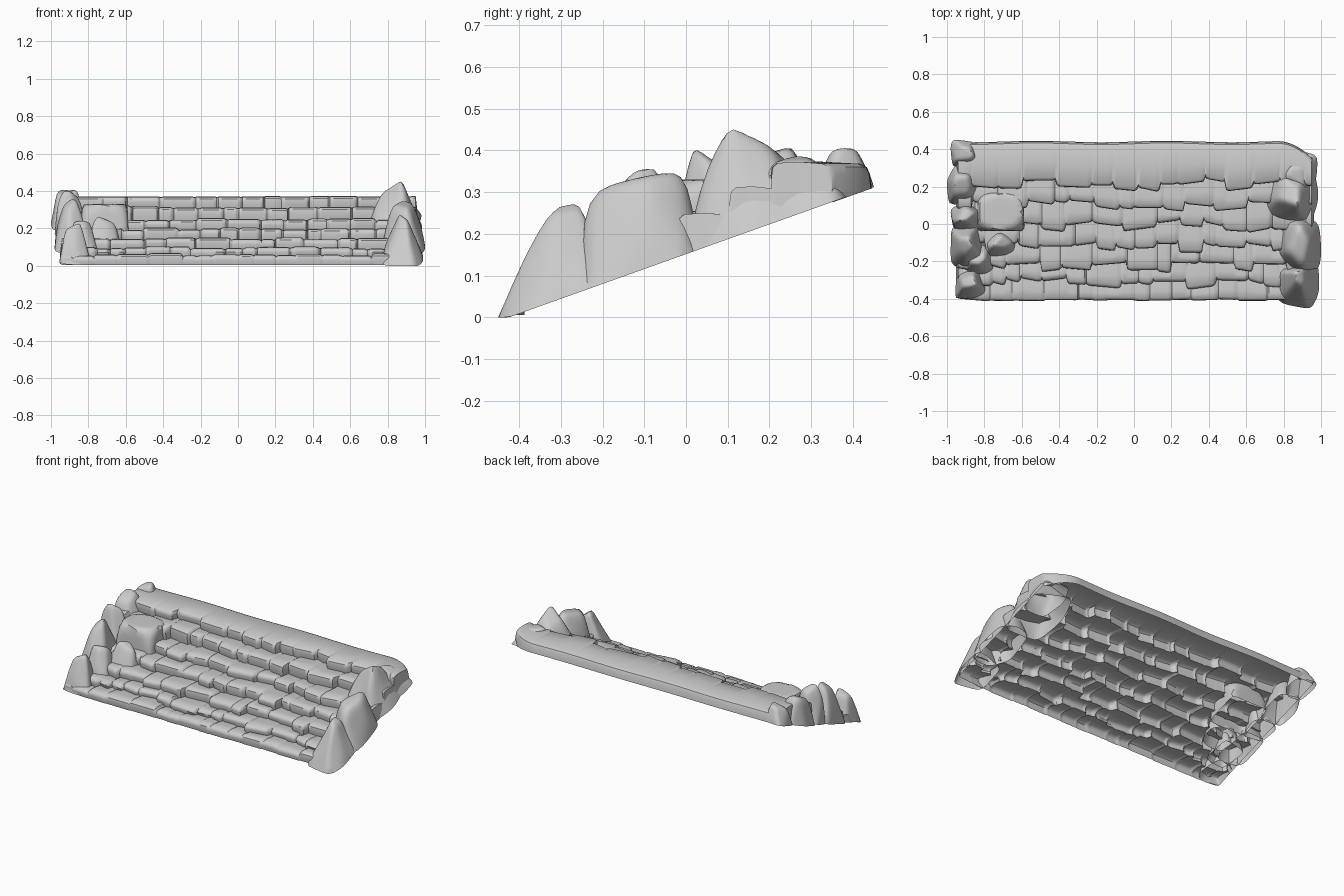
import bpy, bmesh, math, random
from mathutils import Vector

if "Cube" in bpy.data.objects:
    bpy.data.objects.remove(bpy.data.objects["Cube"])

random.seed(7)
X0, X1, COLS = -0.94, 0.95, 190
EDGE_Y = [-0.405, -0.315, -0.23, -0.125, -0.01, 0.10, 0.21]
TREAD_Z = [0.06, 0.097, 0.145, 0.197, 0.25, 0.315, 0.37]


def slope(y):
    """Height of the open, sloping underside."""
    return max(0.0, 0.005 + (y + 0.41) * 0.357)


def finish(bm, name):
    me = bpy.data.meshes.new(name)
    bm.to_mesh(me)
    bm.free()
    ob = bpy.data.objects.new(name, me)
    bpy.context.collection.objects.link(ob)
    bpy.ops.object.select_all(action='DESELECT')
    ob.select_set(True)
    bpy.context.view_layer.objects.active = ob
    bpy.ops.object.shade_smooth_by_angle(angle=math.radians(40))
    return ob


def stone_row(k):
    """Random stones in one step; returns f(x) -> front y offset, height offset, joint depth."""
    amp = 0.004 if k == 0 else 0.026
    stones, x = [], X0 - random.uniform(0, 0.1)
    while x < X1 + 0.1:
        w = random.uniform(0.07, 0.19)
        stones.append((x, x + w, random.uniform(-amp, amp),
                       random.uniform(-amp, amp) * 0.5, random.uniform(-0.008, 0.006)))
        x += w

    def f(x):
        for i, (a, b, dy, skew, dz) in enumerate(stones):
            if a <= x < b:
                t = (x - a) / (b - a)
                edge = min(x - a, b - x)
                y = dy + skew * (2 * t - 1)
                joint = max(0.0, 1 - edge / 0.013)
                return y + joint * amp * 0.35, dz - joint * 0.006
        return 0.0, 0.0
    return f


# flight of steps: one sheet of stacked stones with a skirt, open below
rows = [stone_row(k) for k in range(7)]
bm = bmesh.new()
columns = []
for c in range(COLS + 1):
    x = X0 + (X1 - X0) * c / COLS
    back = 0.437 + 0.004 * math.sin(x * 9) - 0.09 * max(0, (x - 0.76) / 0.19) ** 2
    front_pull = 0.012 * max(0, (abs(x) - 0.8) / 0.15)
    pts = []
    edges = [EDGE_Y[k] + rows[k](x)[0] for k in range(7)]
    tops = [TREAD_Z[k] + (rows[k](x)[1] if k < 6 else rows[k](x)[1] * 0.3) for k in range(7)]
    edges[0] += front_pull
    for k in range(7):
        y, z = edges[k], tops[k]
        base = tops[k - 1] - 0.004 if k else slope(-0.41)
        nxt = edges[k + 1] if k < 6 else back - 0.02
        pts += [(y + 0.004, base), (y - 0.003, base * 0.5 + z * 0.5), (y, z - 0.011),
                (y + 0.012, z - 0.001), (y * 0.5 + nxt * 0.5, z + 0.002)]
    pts += [(back - 0.025, 0.368), (back - 0.008, 0.36), (back, 0.342), (back + 0.004, slope(back))]
    columns.append([bm.verts.new((x, y, z)) for y, z in pts])
for side, col in ((-1, columns[0]), (1, columns[-1])):
    skirt = [bm.verts.new((v.co.x + side * 0.012, v.co.y, slope(v.co.y))) for v in col]
    if side < 0:
        columns.insert(0, skirt)
    else:
        columns.append(skirt)
for a, b in zip(columns, columns[1:]):
    for i in range(len(a) - 1):
        bm.faces.new((a[i], b[i], b[i + 1], a[i + 1]))
bm.normal_update()
finish(bm, "stone_steps")


def boulder(name, x, y, top, lean=(0, 0), taper=0.25, seed=0, boxy=False):
    """Rock with chiselled, softened planes; hollow and cut along the slope."""
    rnd = random.Random(seed)
    planes = [Vector(d) for d in ((1, 0, 0), (-1, 0, 0), (0, 1, 0), (0, -1, 0), (0, 0, 1))]
    planes = [(n + Vector([rnd.uniform(-0.22, 0.22) * (not boxy) for _ in 'xyz'])).normalized()
              for n in planes]
    if not boxy:
        planes += [Vector((math.cos(a), math.sin(a), rnd.uniform(0.1, 0.9))).normalized()
                   for a in [i * 1.26 + rnd.uniform(0, 1) for i in range(5)]]
    p = 24 if boxy else 12
    bm = bmesh.new()
    bmesh.ops.create_icosphere(bm, subdivisions=4, radius=1)
    for v in bm.verts:
        d = v.co.normalized()
        s = sum(max(0, d.dot(n)) ** p for n in planes) + 0.7 ** p
        v.co = d * s ** (-1 / p)
    bmesh.ops.bisect_plane(bm, geom=bm.verts[:] + bm.edges[:] + bm.faces[:],
                           plane_co=(0, 0, 0), plane_no=(0, 0, 1), clear_inner=True)
    zmax = max(v.co.z for v in bm.verts)
    for v in bm.verts:
        h = v.co.z / zmax
        v.co = Vector((v.co.x * (1 - taper * h) + lean[0] * h,
                       v.co.y * (1 - taper * h) + lean[1] * h, h))
    lo = [min(v.co[i] for v in bm.verts) for i in (0, 1)]
    hi = [max(v.co[i] for v in bm.verts) for i in (0, 1)]
    for v in bm.verts:
        px = x[0] + (x[1] - x[0]) * (v.co.x - lo[0]) / (hi[0] - lo[0])
        py = y[0] + (y[1] - y[0]) * (v.co.y - lo[1]) / (hi[1] - lo[1])
        v.co = Vector((px, py, slope(py) + (top - slope(py)) * v.co.z))
    finish(bm, name)


# large boulders on the right
boulder("right_front_boulder", (0.77, 0.99), (-0.45, -0.20), 0.27, (0, 0.35), 0.6, 3)
boulder("right_middle_boulder", (0.77, 1.0), (-0.26, 0.04), 0.345, (0, 0.1), 0.2, 5)
boulder("right_back_boulder", (0.69, 0.985), (0.0, 0.34), 0.45, (0, -0.15), 0.55, 8)
boulder("right_rear_boulder", (0.77, 0.98), (0.16, 0.40), 0.385, (-0.1, -0.1), 0.3, 9)

# smaller boulders on the left
left = [((-0.98, -0.83), (0.30, 0.45), 0.405, 0.2), ((-1.0, -0.82), (0.10, 0.315), 0.405, 0.25),
        ((-0.98, -0.82), (-0.04, 0.11), 0.40, 0.2), ((-0.98, -0.80), (-0.24, -0.01), 0.355, 0.25),
        ((-0.92, -0.75), (-0.28, -0.11), 0.24, 0.25), ((-0.955, -0.79), (-0.405, -0.24), 0.225, 0.35),
        ((-0.82, -0.63), (-0.19, -0.03), 0.26, 0.4)]
for i, (bx, by, top, taper) in enumerate(left):
    boulder(f"left_boulder_{i + 1}", bx, by, top, (0, 0.1), taper, 20 + i)

# square block set into the steps on the left
boulder("square_block", (-0.84, -0.585), (-0.04, 0.17), 0.33, taper=0.04, boxy=True)
